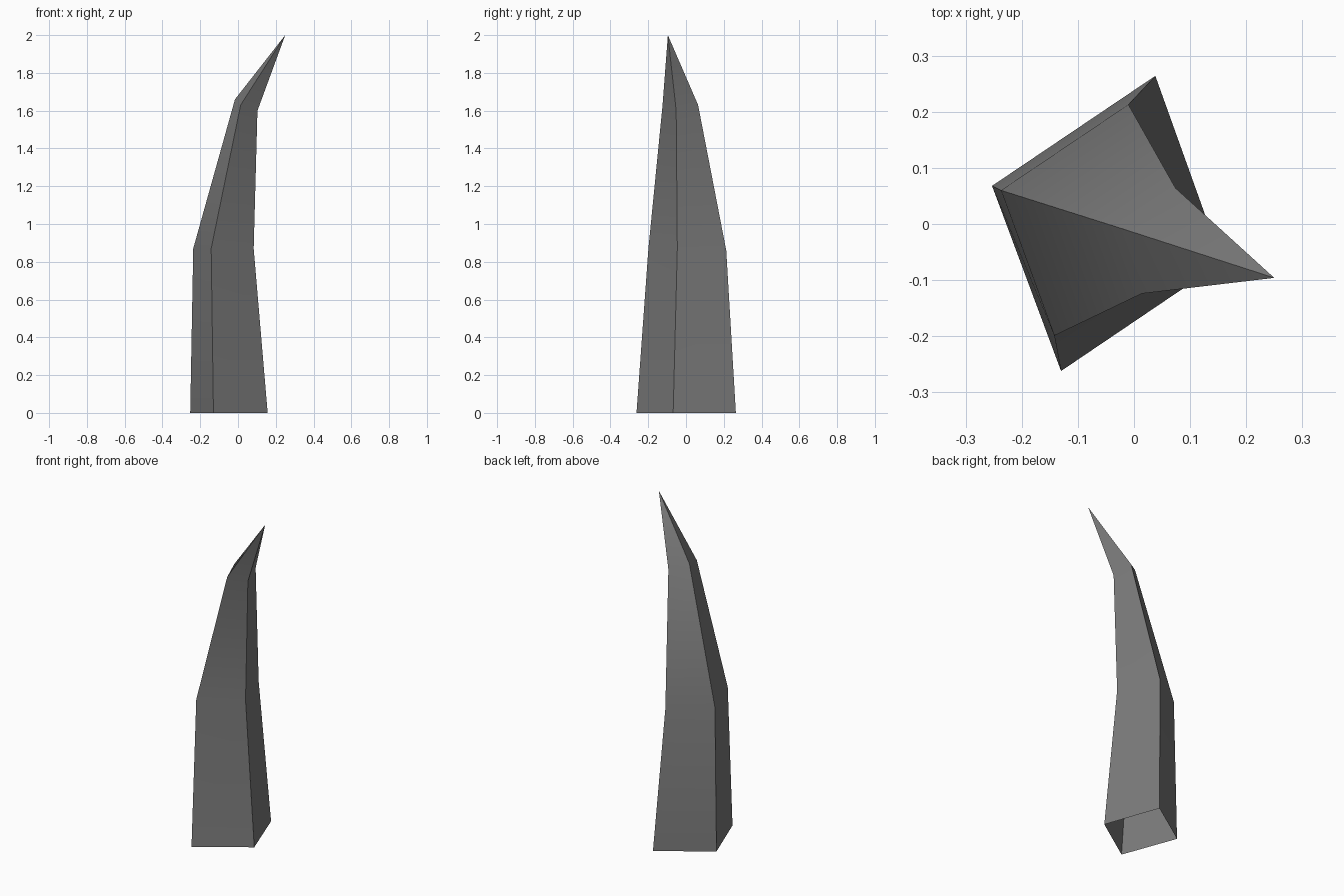
import bpy
import bmesh
import math

default = bpy.data.objects.get("Cube")
if default:
    bpy.data.objects.remove(default, do_unlink=True)

# Stone colour
grey = bpy.data.materials.new("dark_grey")
grey.use_nodes = True
colour = (0.2, 0.2, 0.2, 1.0)
grey.diffuse_color = colour
shader = next(n for n in grey.node_tree.nodes if n.type == 'BSDF_PRINCIPLED')
shader.inputs["Base Color"].default_value = colour
shader.inputs["Roughness"].default_value = 0.8

# Cross-sections of the horn: left, front, right and back corners
base = [(-0.253, 0.068, 0), (-0.13, -0.262, 0), (0.157, -0.068, 0), (0.038, 0.264, 0)]
middle = [(-0.237, 0.06, 0.87), (-0.142, -0.199, 0.87), (0.083, -0.046, 0.87), (-0.01, 0.213, 0.86)]
shoulder = [(-0.016, -0.01, 1.66), (0.014, -0.124, 1.63), (0.103, -0.052, 1.6), (0.074, 0.064, 1.63)]
tip_point = (0.25, -0.096, 2)

# Four-sided curved spike, open underneath
bm = bmesh.new()
rings = [[bm.verts.new(p) for p in ring] for ring in (base, middle, shoulder)]
tip = bm.verts.new(tip_point)
for i in range(4):
    j = (i + 1) % 4
    for low, high in zip(rings, rings[1:]):
        bm.faces.new((low[i], low[j], high[j], high[i]))
    bm.faces.new((rings[-1][i], rings[-1][j], tip))

mesh = bpy.data.meshes.new("curved_spike")
bm.to_mesh(mesh)
bm.free()
mesh.materials.append(grey)
spike = bpy.data.objects.new("curved_spike", mesh)
bpy.context.collection.objects.link(spike)

# Smooth along the bends, crisp along the corners
bpy.ops.object.select_all(action='DESELECT')
spike.select_set(True)
bpy.context.view_layer.objects.active = spike
bpy.ops.object.shade_smooth_by_angle(angle=math.radians(45))
